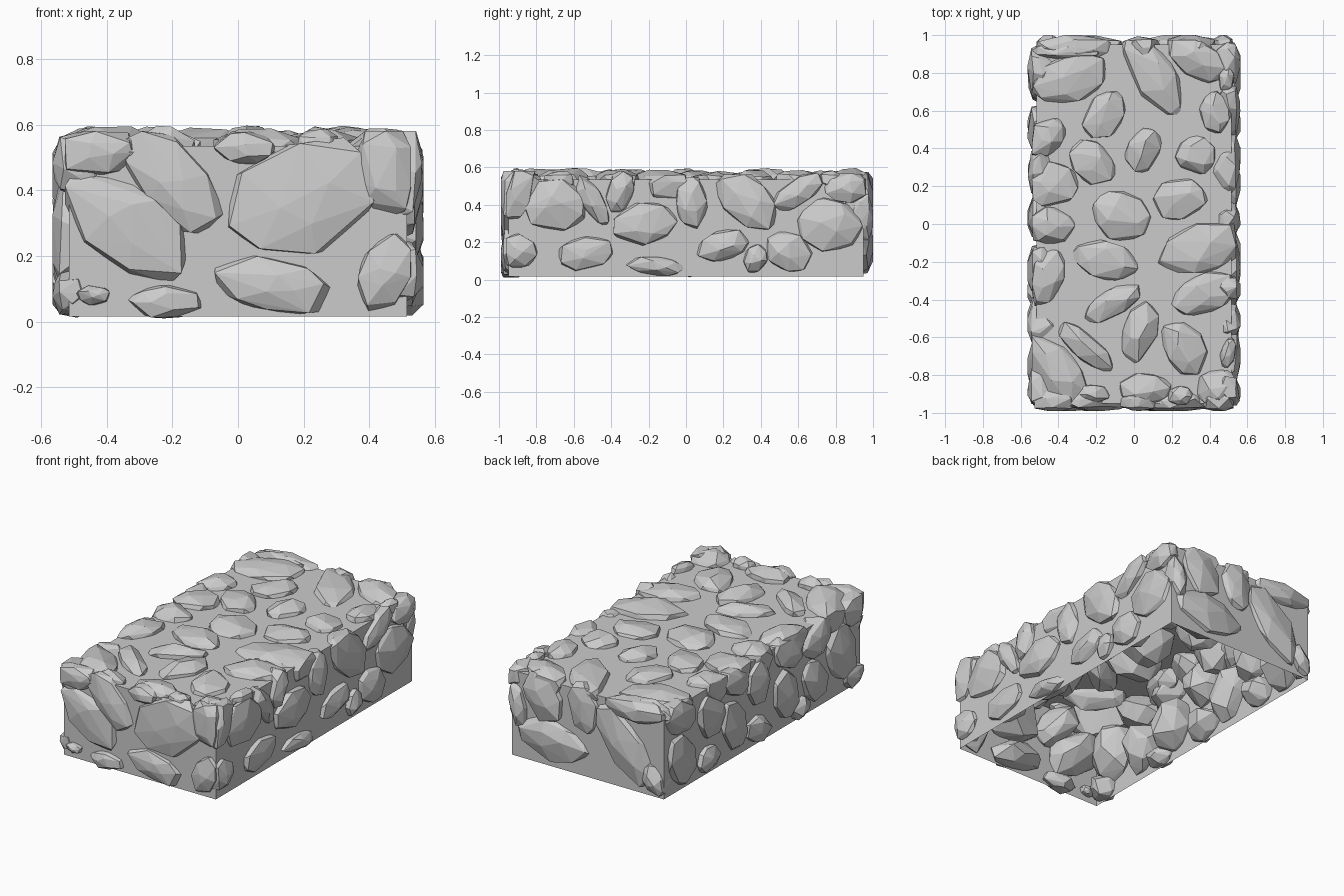
import bpy, bmesh, math, random
from mathutils import Vector

random.seed(7)
HX, HY, Z0, Z1 = 0.515, 0.95, 0.016, 0.535
LIMIT = ((-0.565, 0.565), (-0.99, 1.0), (0.003, 0.597))


def clamp(p, normal):
    # stones stay in the envelope and barely overhang the edges of their wall
    q = Vector([min(max(c, lo), hi) for c, (lo, hi) in zip(p, LIMIT)])
    edge = 0.025 if normal.z else 0.012
    if not normal.x:
        q.x = min(max(q.x, -HX - edge), HX + edge)
    if not normal.y:
        q.y = min(max(q.y, -HY - edge), HY + edge)
    if not normal.z:
        q.z = min(q.z, Z1 + 0.045)
    return q


def add_stone(bm, frame, u, v, a, b, deg=0):
    """Faceted stone set in a wall: steep rim, shallow crown, tapered root."""
    origin, U, V, N = frame
    ca, sa = math.cos(math.radians(deg)), math.sin(math.radians(deg))
    crown = random.uniform(0.040, 0.058)
    depth = min(1.4 * b, 0.165)
    pts = []

    def ring(count, radius, height, jr, jh):
        start = random.random() * math.tau
        for i in range(count):
            t = start + math.tau * (i + random.uniform(-0.3, 0.3)) / count
            r = radius * random.uniform(1 - jr, 1 + jr)
            pts.append((r * math.cos(t), r * math.sin(t),
                        height + random.uniform(-jh, jh)))

    ring(8, 1.06, -0.02, 0.08, 0.01)
    ring(7, 0.98, 0.022, 0.08, 0.008)
    ring(3, 0.40, crown, 0.5, 0.008)
    ring(6, 0.92, -0.55 * depth, 0.12, 0.02)
    ring(4, 0.5, -depth, 0.3, 0.015)

    verts = []
    for x, y, h in pts:
        x, y = x * a, y * b
        p = origin + U * (u + x * ca - y * sa) + V * (v + x * sa + y * ca) + N * h
        verts.append(bm.verts.new(clamp(p, N)))
    hull = bmesh.ops.convex_hull(bm, input=verts)
    junk = {g for k in ("geom_interior", "geom_unused") for g in hull[k]
            if isinstance(g, bmesh.types.BMVert)}
    bmesh.ops.delete(bm, geom=list(junk), context='VERTS')


def make_object(name, bm):
    mesh = bpy.data.meshes.new(name)
    bm.to_mesh(mesh)
    bm.free()
    bpy.context.collection.objects.link(bpy.data.objects.new(name, mesh))


def stone_wall(name, frame, stones):
    bm = bmesh.new()
    for s in stones:
        add_stone(bm, frame, *s)
    bmesh.ops.recalc_face_normals(bm, faces=bm.faces)
    make_object(name, bm)


X, Y, Z = Vector((1, 0, 0)), Vector((0, 1, 0)), Vector((0, 0, 1))

# Open-bottomed mortar block
bm = bmesh.new()
bmesh.ops.create_cube(bm, size=1)
for v in bm.verts:
    v.co = (v.co.x * 2 * HX, v.co.y * 2 * HY, Z0 if v.co.z < 0 else Z1)
bm.normal_update()
bmesh.ops.delete(bm, geom=[f for f in bm.faces if f.normal.z < -0.5], context='FACES')
make_object("mortar_block", bm)

# Top stones: x, y, half length, half width, angle
stone_wall("top_stones", (Z * Z1, X, Y, Z), [
    (-.34, .77, .21, .13, 20), (-.36, .92, .18, .05), (.10, .79, .24, .11, -55),
    (.33, .88, .17, .10, -40), (-.16, .58, .14, .10, 60), (-.47, .46, .12, .09, 45),
    (-.22, .33, .14, .10, -50), (.05, .39, .12, .09, 70), (.33, .36, .11, .10, -30),
    (.43, .59, .11, .08, -80), (-.43, .21, .13, .12), (-.06, .04, .16, .13, -20),
    (.24, .13, .14, .11, 10), (-.44, -.01, .12, .10), (-.15, -.19, .18, .10, -15),
    (.36, -.13, .23, .13, 15), (-.46, -.28, .15, .09, 70), (-.11, -.42, .17, .07, 30),
    (.37, -.37, .18, .10, 20), (.03, -.57, .17, .09, 70)])
stone_wall("top_front_stones", (Z * Z1, X, Y, Z), [
    (.27, -.66, .16, .11, -60), (-.26, -.65, .18, .07, -40), (-.42, -.78, .24, .12, -50),
    (.06, -.87, .14, .08), (.45, -.87, .12, .10), (-.22, -.90, .09, .05),
    (.24, -.91, .07, .05), (.49, .77, .07, .04, 80), (.50, -.68, .08, .04, 80)])

# Front stones: x, z, ...
stone_wall("front_stones", (Y * -HY, X, Z, -Y), [
    (-.34, .29, .22, .12, -35), (-.20, .43, .19, .10, -50), (.20, .38, .23, .17, 20),
    (.46, .46, .14, .10, -80), (.11, .11, .18, .08, -10), (.45, .15, .12, .08, 70),
    (-.22, .06, .11, .05), (-.44, .08, .05, .03), (.02, .53, .09, .05),
    (-.44, .52, .13, .07)])

# Back stones: x, z, ...
stone_wall("back_stones", (Y * HY, X, Z, Y), [
    (.24, .18, .23, .12, 5), (-.25, .28, .25, .12, 50), (.30, .43, .16, .12, 60),
    (.03, .44, .15, .10, 85), (-.32, .51, .20, .07), (.47, .34, .14, .05, 80),
    (-.45, .12, .10, .06, 60)])

# Right stones: y, z, ...
stone_wall("right_stones", (X * HX, Y, Z, X), [
    (-.70, .40, .17, .14), (-.90, .15, .10, .09), (-.90, .46, .16, .08, 70),
    (-.54, .14, .15, .09, 15), (-.22, .30, .17, .11, 10), (-.50, .42, .14, .06, -60),
    (-.35, .47, .12, .07, 75), (-.16, .07, .15, .05, -5), (.03, .42, .14, .08, -85),
    (.33, .42, .19, .12, -40), (.20, .18, .14, .08, 15), (.37, .11, .08, .06, 70),
    (.55, .15, .13, .10, -20), (.77, .29, .18, .14, 0), (.86, .49, .12, .08),
    (.60, .47, .15, .07, 35)])

# Left stones: y, z, ...
stone_wall("left_stones", (X * -HX, Y, Z, -X), [
    (.78, .20, .17, .12, 60), (.53, .11, .10, .08), (.28, .22, .17, .10, 70),
    (.50, .35, .15, .11, 60), (.05, .11, .12, .08, 20), (-.22, .22, .16, .11, 70),
    (.04, .38, .14, .10, 80), (-.50, .19, .15, .10, 60), (-.76, .28, .18, .13, 70),
    (-.88, .48, .12, .09), (.80, .46, .14, .10, 20), (.27, .48, .13, .08, 20),
    (-.24, .46, .14, .09, 30), (-.53, .44, .14, .10, -30), (-.36, .08, .09, .06),
    (-.87, .09, .09, .07)])
